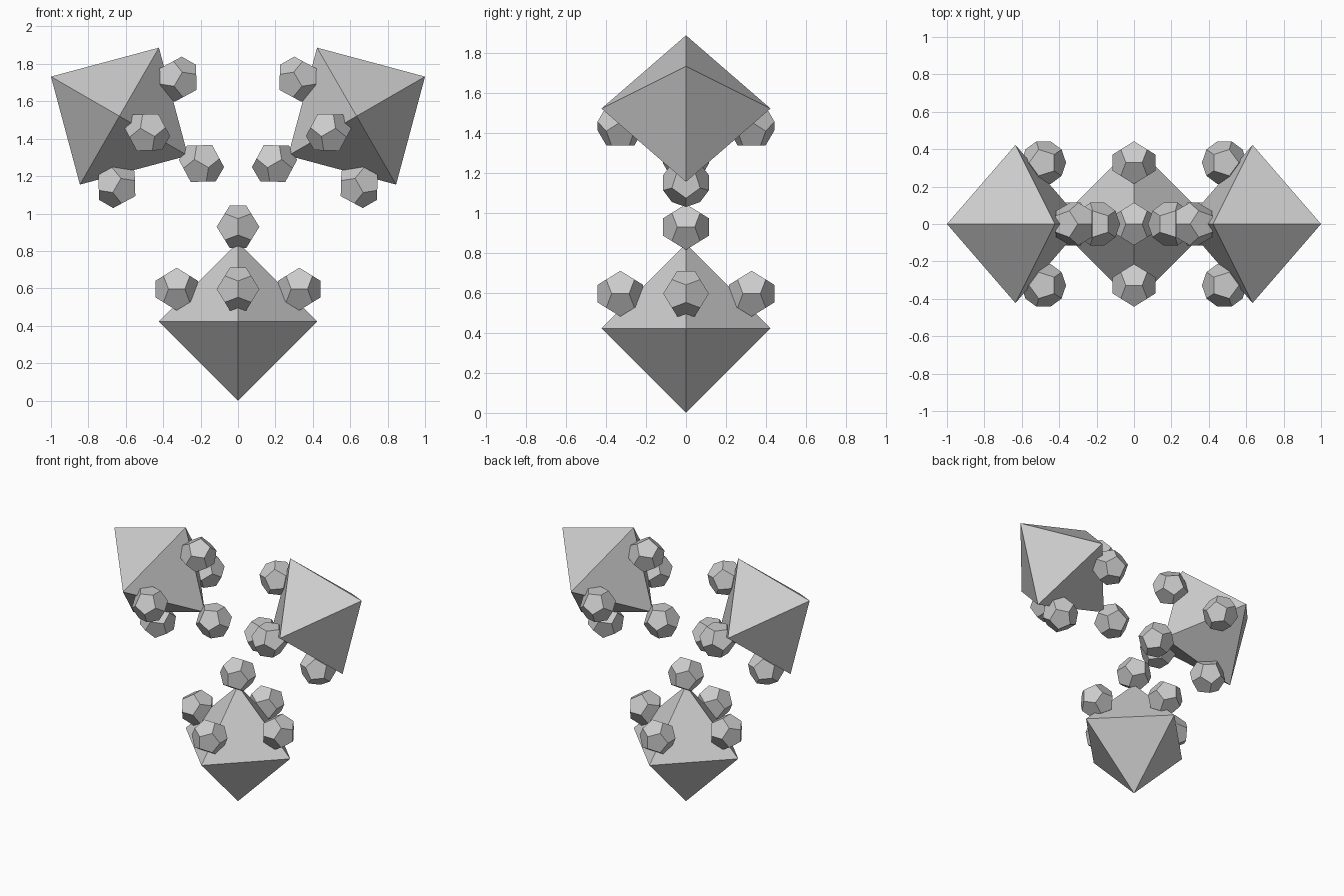
import bpy, bmesh
from math import radians, sqrt
from mathutils import Matrix, Vector

if "Cube" in bpy.data.objects:
    bpy.data.objects.remove(bpy.data.objects["Cube"])

HUB_Z = 1.1547          # centre of the three-fold arrangement
OCT_R = 0.4226          # octahedron radius
DOD_S = 0.0706          # dodecahedron half cube edge
PHI = (1 + sqrt(5)) / 2


def hull_object(name, points, matrix):
    """Convex flat-faced solid, with coplanar triangles merged."""
    bm = bmesh.new()
    for p in points:
        bm.verts.new(p)
    bmesh.ops.convex_hull(bm, input=bm.verts[:])
    bmesh.ops.dissolve_limit(bm, angle_limit=radians(2), verts=bm.verts[:], edges=bm.edges[:])
    bmesh.ops.transform(bm, matrix=matrix, verts=bm.verts[:])
    bmesh.ops.recalc_face_normals(bm, faces=bm.faces[:])
    mesh = bpy.data.meshes.new(name)
    bm.to_mesh(mesh)
    bm.free()
    obj = bpy.data.objects.new(name, mesh)
    bpy.context.collection.objects.link(obj)
    return obj


# Octahedron corners: one per axis direction
octa = [Vector([OCT_R * s if i == k else 0 for i in range(3)])
        for k in range(3) for s in (-1, 1)]

# Dodecahedron corners: a cube plus three golden rectangles
signs = (-1, 1)
dodeca = [Vector((a, b, c)) * DOD_S for a in signs for b in signs for c in signs]
for a in signs:
    for b in signs:
        u, v = a / PHI * DOD_S, b * PHI * DOD_S
        dodeca += [Vector((u, 0, v)), Vector((v, u, 0)), Vector((0, v, u))]

hub = Matrix.Translation((0, 0, HUB_Z))
for group, turn in (("bottom", 0), ("right", -120), ("left", 120)):
    place = hub @ Matrix.Rotation(radians(turn), 4, 'Y')
    # large octahedron with its outer tip pointing away from the hub
    hull_object(group + "_octahedron", octa,
                place @ Matrix.Translation((0, 0, OCT_R - HUB_Z)))
    # small dodecahedron on the inner tip
    hull_object(group + "_tip_dodecahedron", dodeca,
                place @ Matrix.Translation((0, 0, 0.929 - HUB_Z)))
    # ring of four small dodecahedra on the inner edges
    for k in range(4):
        hull_object(f"{group}_ring_dodecahedron_{k + 1}", dodeca,
                    place @ Matrix.Rotation(radians(90 * k), 4, 'Z')
                    @ Matrix.Translation((0, -0.328, 0.596 - HUB_Z)))
